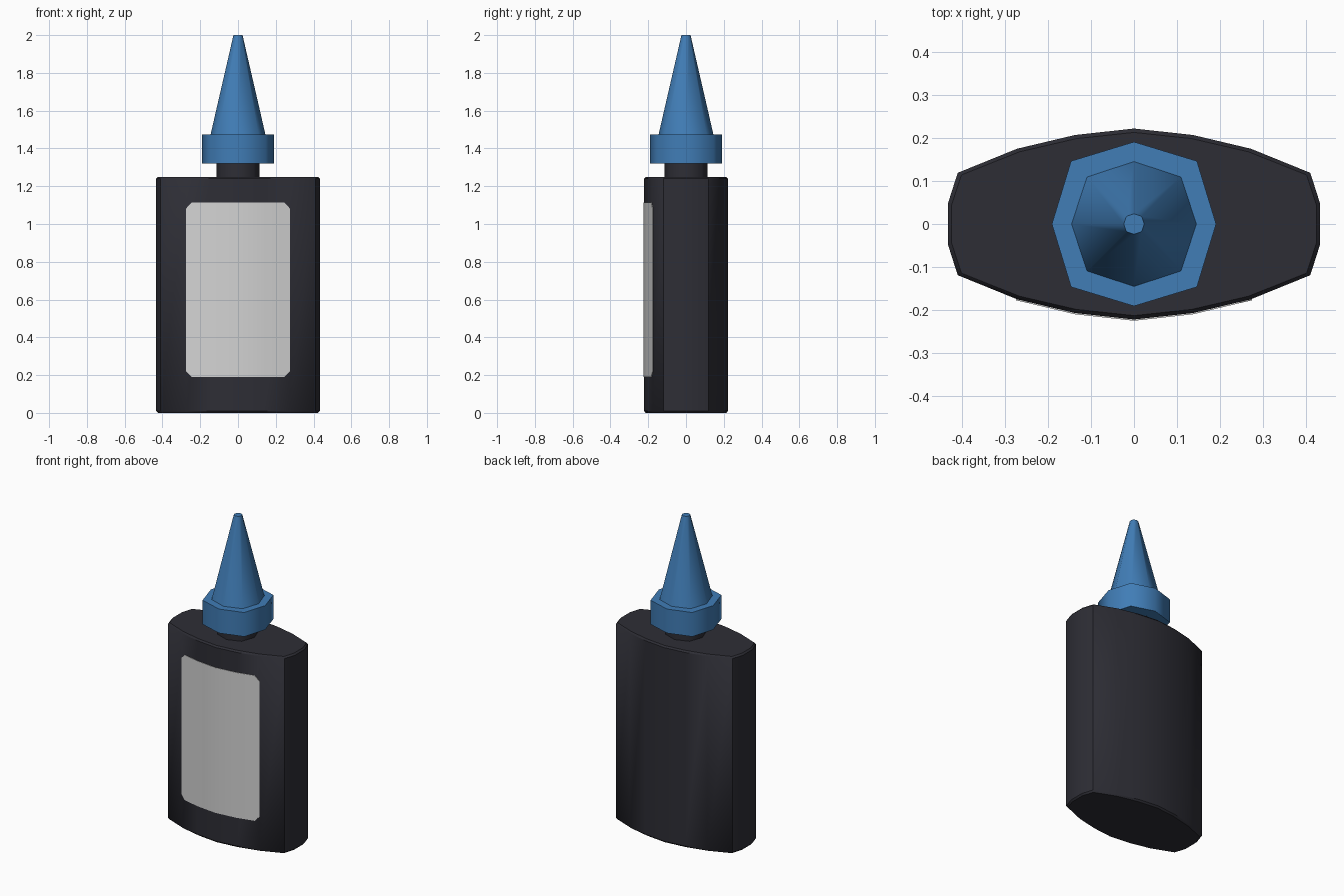
import bpy, bmesh, math

if "Cube" in bpy.data.objects:
    bpy.data.objects.remove(bpy.data.objects["Cube"])


def material(name, rgb):
    m = bpy.data.materials.new(name)
    m.diffuse_color = (*rgb, 1)
    m.use_nodes = True
    m.node_tree.nodes["Principled BSDF"].inputs["Base Color"].default_value = m.diffuse_color
    return m


DARK = material("dark_grey", (0.027, 0.027, 0.036))
BLUE = material("blue", (0.052, 0.205, 0.47))
PALE = material("pale_grey", (0.65, 0.65, 0.65))


def finish(name, bm, mat, angle):
    bmesh.ops.recalc_face_normals(bm, faces=bm.faces)
    mesh = bpy.data.meshes.new(name)
    bm.to_mesh(mesh)
    bm.free()
    mesh.materials.append(mat)
    ob = bpy.data.objects.new(name, mesh)
    bpy.context.collection.objects.link(ob)
    bpy.ops.object.select_all(action='DESELECT')
    bpy.context.view_layer.objects.active = ob
    ob.select_set(True)
    bpy.ops.object.shade_smooth_by_angle(angle=math.radians(angle))
    return ob


def loft(name, rings, mat, angle):
    """Closed solid through rings of 3D points."""
    bm = bmesh.new()
    loops = [[bm.verts.new(p) for p in ring] for ring in rings]
    n = len(loops[0])
    for a, b in zip(loops, loops[1:]):
        for i in range(n):
            j = (i + 1) % n
            bm.faces.new((a[i], a[j], b[j], b[i]))
    bm.faces.new(loops[0])
    bm.faces.new(loops[-1])
    return finish(name, bm, mat, angle)


def octagon(r_axis, r_diag, z):
    return [(r * math.cos(i * math.pi / 4), r * math.sin(i * math.pi / 4), z)
            for i in range(8) for r in [r_diag if i % 2 else r_axis]]


# Bottle body: flattened oval, quarter outline mirrored round, small edge bevel
quarter = [(0.433, 0.047), (0.41, 0.119), (0.272, 0.175), (0.137, 0.207), (0, 0.222)]
half = quarter + [(-x, y) for x, y in quarter[-2::-1]]
outline = half + [(-x, -y) for x, y in half]


def body_ring(z, inset):
    sx, sy = 1 - inset / 0.433, 1 - inset / 0.222
    return [(x * sx, y * sy, z) for x, y in outline]


loft("bottle_body", [body_ring(0, 0.009), body_ring(0.01, 0),
                     body_ring(1.24, 0), body_ring(1.25, 0.009)], DARK, 40)

# Neck, cap collar and nozzle
loft("neck", [octagon(0.115, 0.12, 1.24), octagon(0.115, 0.12, 1.33)], DARK, 60)
loft("cap_collar", [octagon(0.191, 0.207, 1.32), octagon(0.191, 0.207, 1.473)], BLUE, 60)
loft("nozzle", [octagon(0.146, 0.155, 1.47), octagon(0.024, 0.025, 2.0)], BLUE, 60)

# Front label: thin strip hugging the body, with clipped corners
bm = bmesh.new()
right = [(0, 0.222, 0), (0.137, 0.207, 0), (0.246, 0.181, 0), (0.274, 0.1745, 0.03)]
columns = [(-x, y, c) for x, y, c in right[:0:-1]] + right
pairs = [(bm.verts.new((x, -y - 0.003, 0.19 + c)), bm.verts.new((x, -y - 0.003, 1.113 - c)))
         for x, y, c in columns]
for (a, b), (c, d) in zip(pairs, pairs[1:]):
    bm.faces.new((a, c, d, b))
label = bmesh.ops.extrude_face_region(bm, geom=bm.faces[:])
bmesh.ops.translate(bm, vec=(0, 0.005, 0),
                    verts=[v for v in label["geom"] if isinstance(v, bmesh.types.BMVert)])
finish("front_label", bm, PALE, 40)
